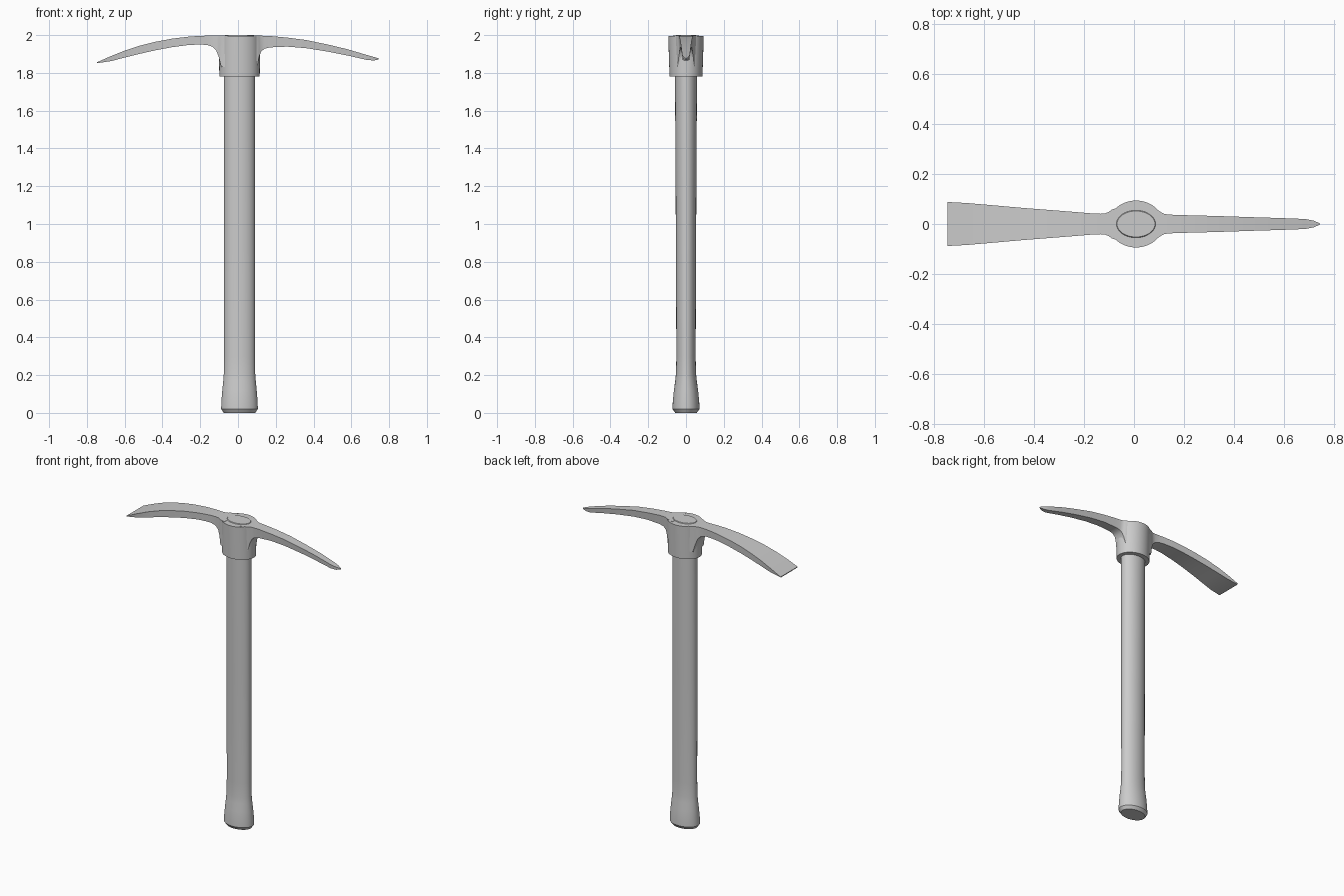
import bpy, bmesh, math
from mathutils import Vector

def loft(name, rings, angle=35):
    """Skin a list of equal-length closed rings and cap both ends."""
    bm = bmesh.new()
    rows = [[bm.verts.new(p) for p in r] for r in rings]
    n = len(rows[0])
    for a, b in zip(rows, rows[1:]):
        for i in range(n):
            j = (i + 1) % n
            bm.faces.new((a[i], a[j], b[j], b[i]))
    bm.faces.new(rows[0])
    bm.faces.new(rows[-1])
    bmesh.ops.recalc_face_normals(bm, faces=bm.faces)
    me = bpy.data.meshes.new(name)
    bm.to_mesh(me)
    bm.free()
    ob = bpy.data.objects.new(name, me)
    bpy.context.collection.objects.link(ob)
    bpy.ops.object.select_all(action='DESELECT')
    ob.select_set(True)
    bpy.context.view_layer.objects.active = ob
    bpy.ops.object.shade_smooth_by_angle(angle=math.radians(angle))
    return ob

CX = 0.008  # the handle sits slightly off the head's middle

def oval(z, rx, ry, n=40):
    return [(CX + rx * math.cos(t), ry * math.sin(t), z)
            for t in (2 * math.pi * i / n for i in range(n))]

def box_ring(x, top, bot, w, taper):
    wb = w * taper
    return [(x, -w, top), (x, w, top), (x, wb, bot), (x, -wb, bot)]

# Handle: oval shaft, flared grip end with a chamfered butt
loft("handle", [oval(*p) for p in [
    (0.0, 0.083, 0.057), (0.02, 0.097, 0.071), (0.06, 0.096, 0.070),
    (0.12, 0.091, 0.064), (0.17, 0.086, 0.057), (0.21, 0.083, 0.053),
    (0.30, 0.082, 0.051), (1.0, 0.082, 0.054), (1.75, 0.082, 0.058),
    (1.992, 0.082, 0.058), (2.0, 0.076, 0.052)]])

# Socket around the top of the handle
loft("head_socket", [oval(*p) for p in [
    (1.78, 0.107, 0.087), (1.90, 0.108, 0.091), (1.996, 0.109, 0.094)]])

# Broad chisel blade on the left: x, top z, bottom z, half width
adze = [(-0.747, 1.856, 1.851, 0.088), (-0.67, 1.890, 1.863, 0.084),
        (-0.60, 1.918, 1.881, 0.078), (-0.52, 1.944, 1.901, 0.071),
        (-0.44, 1.964, 1.919, 0.064), (-0.35, 1.981, 1.936, 0.057),
        (-0.26, 1.992, 1.948, 0.050), (-0.20, 1.996, 1.950, 0.045),
        (-0.165, 1.997, 1.948, 0.042), (-0.135, 1.997, 1.938, 0.041),
        (-0.115, 1.997, 1.918, 0.043), (-0.102, 1.997, 1.885, 0.048),
        (-0.088, 1.997, 1.83, 0.058), (-0.05, 1.997, 1.83, 0.07)]
loft("adze_blade", [box_ring(*s, 0.97) for s in adze])

# Narrow pick on the right
pick = [(0.05, 1.997, 1.82, 0.07), (0.098, 1.997, 1.82, 0.054),
        (0.112, 1.997, 1.885, 0.045), (0.122, 1.997, 1.912, 0.040),
        (0.14, 1.996, 1.928, 0.038), (0.17, 1.995, 1.935, 0.036),
        (0.26, 1.987, 1.939, 0.034), (0.36, 1.974, 1.931, 0.031),
        (0.48, 1.949, 1.912, 0.027), (0.58, 1.925, 1.892, 0.024),
        (0.685, 1.894, 1.868, 0.020), (0.72, 1.884, 1.866, 0.013),
        (0.745, 1.877, 1.871, 0.002)]
loft("pick_spike", [box_ring(*s, 0.85) for s in pick])
